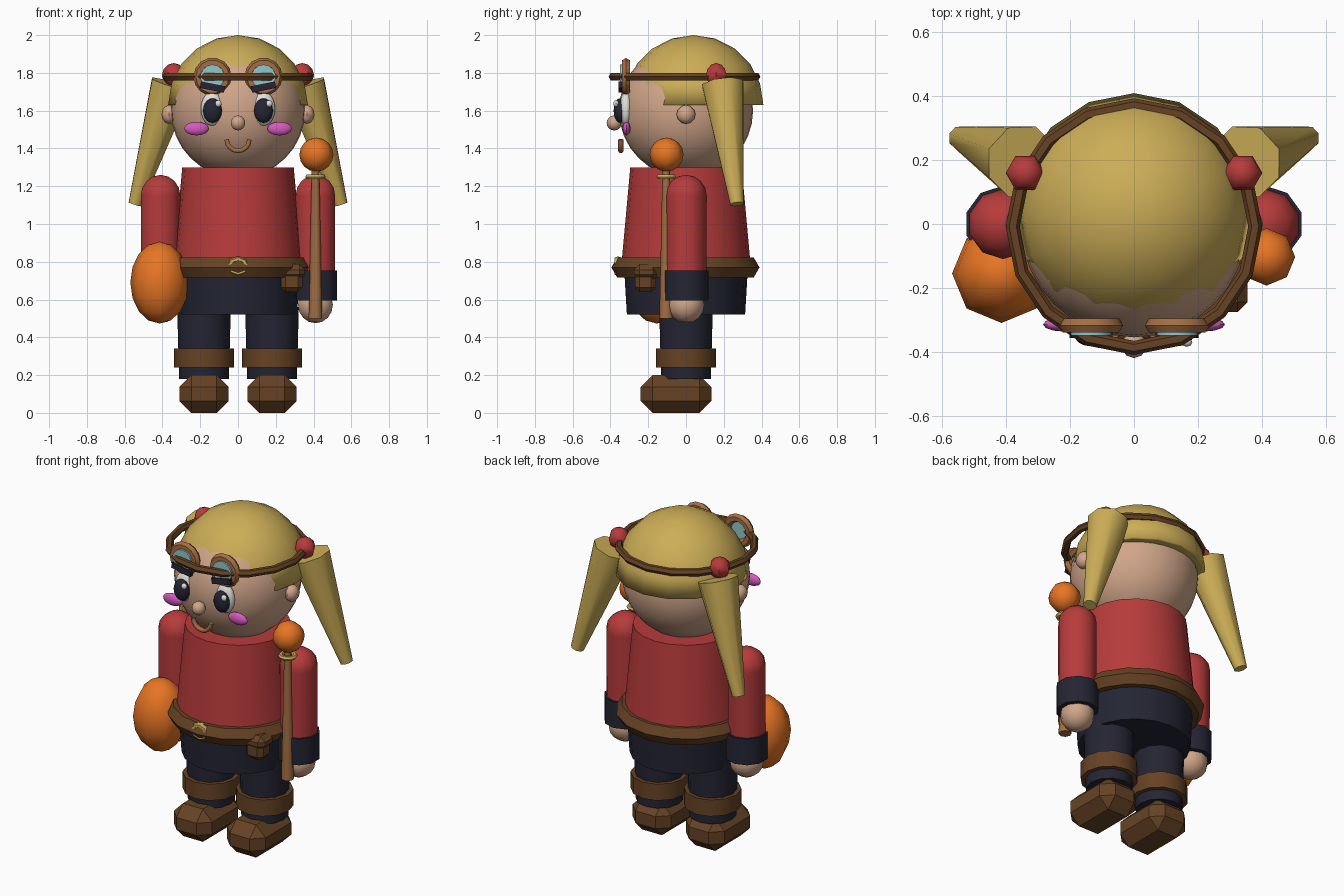
import bpy, math
from mathutils import Vector

if "Cube" in bpy.data.objects:
    bpy.data.objects.remove(bpy.data.objects["Cube"])


def lin(c):
    return c / 12.92 if c <= 0.04045 else ((c + 0.055) / 1.055) ** 2.4


def mat(name, r, g, b):
    m = bpy.data.materials.new(name)
    m.diffuse_color = (lin(r), lin(g), lin(b), 1)
    m.use_nodes = True
    m.node_tree.nodes["Principled BSDF"].inputs["Base Color"].default_value = m.diffuse_color
    return m


RED = mat("tunic red", 0.72, 0.23, 0.23)
BLOND = mat("blond", 0.80, 0.68, 0.34)
SKIN = mat("skin", 0.82, 0.65, 0.54)
NAVY = mat("dark navy", 0.14, 0.145, 0.20)
BROWN = mat("leather brown", 0.40, 0.26, 0.14)
COPPER = mat("copper", 0.64, 0.43, 0.26)
ORANGE = mat("orange", 0.91, 0.46, 0.14)
WHITE = mat("white", 0.88, 0.88, 0.86)
PINK = mat("pink", 0.84, 0.35, 0.75)
TEAL = mat("lens teal", 0.57, 0.78, 0.80)


def finish(name, m, scale=(1, 1, 1), smooth=True):
    ob = bpy.context.object
    ob.name = name
    ob.scale = scale
    ob.data.materials.append(m)
    bpy.ops.object.transform_apply(location=False, rotation=False, scale=True)
    if smooth:
        bpy.ops.object.shade_smooth_by_angle(angle=math.radians(50))
    return ob


def ball(name, m, loc, size, segs=16, rings=8, turn=0):
    bpy.ops.mesh.primitive_uv_sphere_add(segments=segs, ring_count=rings, radius=1,
                                         location=loc, rotation=(0, 0, turn))
    return finish(name, m, size)


def tube(name, m, a, b, ra, rb, segs=16):
    """Tapered cylinder from point a to point b."""
    a, b = Vector(a), Vector(b)
    bpy.ops.mesh.primitive_cone_add(vertices=segs, radius1=ra, radius2=rb,
                                    depth=(b - a).length, location=(a + b) / 2)
    ob = bpy.context.object
    ob.rotation_euler = (b - a).to_track_quat('Z', 'Y').to_euler()
    return finish(name, m)


def ring(name, m, loc, major, minor, segs=16, sides=6, upright=False, scale=(1, 1, 1)):
    bpy.ops.mesh.primitive_torus_add(major_radius=major, minor_radius=minor, major_segments=segs,
                                     minor_segments=sides, location=loc,
                                     rotation=(math.pi / 2 if upright else 0, 0, 0))
    return finish(name, m, scale)


def box(name, m, loc, size, bevel=0, rot=(0, 0, 0)):
    bpy.ops.mesh.primitive_cube_add(size=1, location=loc, rotation=rot)
    ob = finish(name, m, size, smooth=False)
    if bevel:
        mod = ob.modifiers.new("bevel", 'BEVEL')
        mod.width, mod.segments = bevel, 1
    return ob


# Head and hair
ball("head", SKIN, (0, 0, 1.60), (0.355, 0.355, 0.355), 32, 16)
hair = ball("hair_cap", BLOND, (0, 0.04, 1.63), (0.37, 0.37, 0.37), 16, 10)
for v in hair.data.vertices:          # flatten the lower half into a cap
    v.co.z = max(v.co.z, 0)
ball("nose", SKIN, (0, -0.38, 1.535), (0.04, 0.04, 0.04), 10, 8)

# Smile: lower half of a small ring
bpy.ops.curve.primitive_bezier_circle_add(radius=1)
bpy.data.objects.remove(bpy.context.object)
curve = bpy.data.curves.new("mouth", 'CURVE')
curve.dimensions = '3D'
curve.bevel_depth, curve.bevel_resolution, curve.use_fill_caps = 0.014, 1, True
sp = curve.splines.new('POLY')
sp.points.add(8)
for i, p in enumerate(sp.points):
    t = math.pi * (1 + i / 8)
    p.co = (0.06 * math.cos(t), -0.345, 1.447 + 0.06 * math.sin(t), 1)
curve.materials.append(COPPER)
bpy.context.collection.objects.link(bpy.data.objects.new("mouth", curve))

for s, side in ((-1, "left"), (1, "right")):
    # Face
    ball("eye_" + side, WHITE, (s * 0.137, -0.318, 1.61), (0.06, 0.035, 0.09), 16, 10)
    ball("pupil_" + side, NAVY, (s * 0.135, -0.35, 1.60), (0.05, 0.033, 0.065), 16, 10)
    ball("eye_glint_" + side, WHITE, (s * 0.135 + 0.03, -0.37, 1.637), (0.018, 0.015, 0.018), 8, 6)
    ball("cheek_" + side, PINK, (s * 0.22, -0.315, 1.505), (0.065, 0.022, 0.036), 12, 8)
    ball("ear_" + side, SKIN, (s * 0.365, 0, 1.58), (0.04, 0.05, 0.05), 8, 6)
    box("brow_" + side, NAVY, (s * 0.135, -0.345, 1.725), (0.13, 0.025, 0.035),
        rot=(0, s * -0.2, 0))
    # Goggles
    ring("goggle_rim_" + side, COPPER, (s * 0.135, -0.318, 1.78), 0.076, 0.025, 14, 6, True)
    tube("goggle_lens_" + side, TEAL, (s * 0.135, -0.32, 1.78), (s * 0.135, -0.35, 1.78),
         0.064, 0.064, 14)
    # Pigtails
    ball("hair_tie_" + side, RED, (s * 0.34, 0.16, 1.79), (0.062, 0.062, 0.062), 6, 6, math.pi / 6)
    tube("pigtail_" + side, BLOND, (s * 0.35, 0.195, 1.74), (s * 0.545, 0.27, 1.105),
         0.118, 0.038, 8)
    # Arms
    tube("arm_" + side, RED, (s * 0.41, 0, 0.70), (s * 0.41, 0, 1.15), 0.108, 0.11, 10)
    ball("shoulder_" + side, RED, (s * 0.41, 0, 1.15), (0.11, 0.11, 0.11), 10, 8)
    tube("sleeve_cuff_" + side, NAVY, (s * 0.41, 0, 0.595), (s * 0.41, 0, 0.755), 0.12, 0.12, 10)
    ball("hand_" + side, SKIN, (s * 0.41, 0, 0.572), (0.097, 0.097, 0.097), 10, 8)
    # Legs
    tube("leg_" + side, NAVY, (s * 0.18, 0, 0.18), (s * 0.18, 0, 0.56), 0.132, 0.142, 12)
    tube("boot_cuff_" + side, BROWN, (s * 0.18, 0, 0.24), (s * 0.18, 0, 0.34), 0.16, 0.16, 12)
    box("shoe_" + side, BROWN, (s * 0.18, -0.053, 0.1), (0.26, 0.375, 0.2), 0.063)

# Headband
ring("headband", BROWN, (0, -0.008, 1.78), 0.38, 0.022)

# Body
tube("tunic", RED, (0, 0, 0.75), (0, 0, 1.30), 0.345, 0.295, 20)
tube("hips", NAVY, (0, 0, 0.52), (0, 0, 0.77), 0.313, 0.328, 20)
ring("belt", BROWN, (0, -0.003, 0.77), 0.332, 0.06)
ring("buckle", BLOND, (0, -0.36, 0.777), 0.042, 0.016, 8, 6, True, (1.05, 0.9, 1.3))

# Belt pouch
box("pouch", BROWN, (0.285, -0.215, 0.695), (0.115, 0.11, 0.11), 0.025)
box("pouch_flap", BROWN, (0.285, -0.21, 0.745), (0.14, 0.13, 0.085), 0.03)

# Padded mitt
ball("mitt", ORANGE, (-0.415, -0.155, 0.69), (0.155, 0.155, 0.217), 8, 8)

# Mallet
tube("mallet_handle", COPPER, (0.41, -0.105, 0.50), (0.41, -0.105, 1.29), 0.036, 0.02, 8)
ring("mallet_collar", BLOND, (0.41, -0.105, 1.25), 0.04, 0.014, 10)
ball("mallet_ball", ORANGE, (0.415, -0.103, 1.367), (0.09, 0.09, 0.09), 8, 8)
